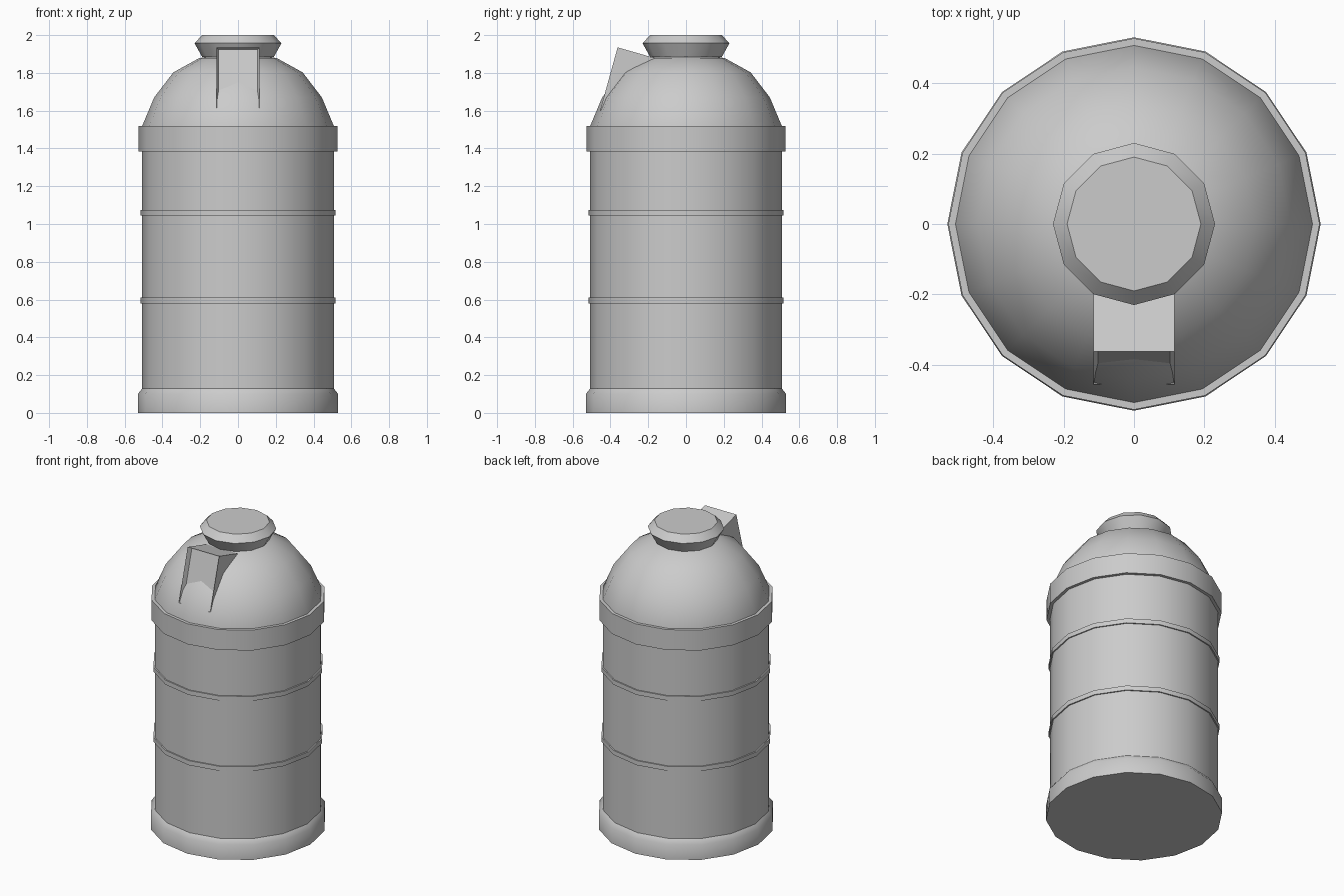
import bpy, bmesh, math

cube = bpy.data.objects.get("Cube")
if cube:
    bpy.data.objects.remove(cube, do_unlink=True)

grey = bpy.data.materials.new("light_grey")
grey.use_nodes = True
colour = (0.6, 0.6, 0.6, 1)
grey.diffuse_color = colour
grey.node_tree.nodes["Principled BSDF"].inputs["Base Color"].default_value = colour


def finish(name, bm):
    bmesh.ops.recalc_face_normals(bm, faces=bm.faces[:])
    mesh = bpy.data.meshes.new(name)
    bm.to_mesh(mesh)
    bm.free()
    mesh.materials.append(grey)
    obj = bpy.data.objects.new(name, mesh)
    bpy.context.collection.objects.link(obj)
    bpy.ops.object.select_all(action="DESELECT")
    obj.select_set(True)
    bpy.context.view_layer.objects.active = obj
    bpy.ops.object.shade_smooth_by_angle(angle=math.radians(42))
    return obj


def turned(name, profile, sides=16):
    """Closed solid turned around z from (radius, height) points."""
    bm = bmesh.new()
    rings = []
    for r, z in profile:
        rings.append([bm.verts.new((r * math.cos(i * math.tau / sides),
                                    r * math.sin(i * math.tau / sides), z))
                      for i in range(sides)])
    for low, high in zip(rings, rings[1:]):
        for i in range(sides):
            j = (i + 1) % sides
            bm.faces.new((low[i], low[j], high[j], high[i]))
    bm.faces.new(rings[0][::-1])
    bm.faces.new(rings[-1])
    return finish(name, bm)


# Body, base and bands
R = 0.507
turned("base", [(0.53, 0), (0.53, 0.10), (R, 0.13)])
turned("body", [(R, 0.05), (R, 1.5)])
for name, z in (("lower_ring", 0.58), ("upper_ring", 1.045)):
    turned(name, [(0.515, z), (0.515, z + 0.03)])
turned("collar_band", [(0.527, 1.385), (0.527, 1.52)])

# Dome and cap
turned("dome", [(R, 1.5), (R, 1.52), (0.444, 1.67), (0.342, 1.803),
                (0.206, 1.878), (0.06, 1.905)])
turned("cap", [(0.19, 1.885), (0.23, 1.957), (0.19, 2.0)], 12)

# Hood: wedge sunk into the dome, with a recessed front
bm = bmesh.new()
outline = [(-0.362, 1.935), (-0.16, 1.877), (-0.30, 1.60), (-0.455, 1.60)]
sides = [[bm.verts.new((x, y, z)) for y, z in outline] for x in (-0.115, 0.115)]
bm.faces.new(sides[0])
bm.faces.new(sides[1][::-1])
for i in range(4):
    j = (i + 1) % 4
    face = bm.faces.new((sides[0][i], sides[1][i], sides[1][j], sides[0][j]))
front = face
bmesh.ops.recalc_face_normals(bm, faces=bm.faces[:])
bmesh.ops.inset_individual(bm, faces=[front], thickness=0.018)
bmesh.ops.translate(bm, verts=front.verts[:], vec=(0, 0.03, 0))
finish("hood", bm)
